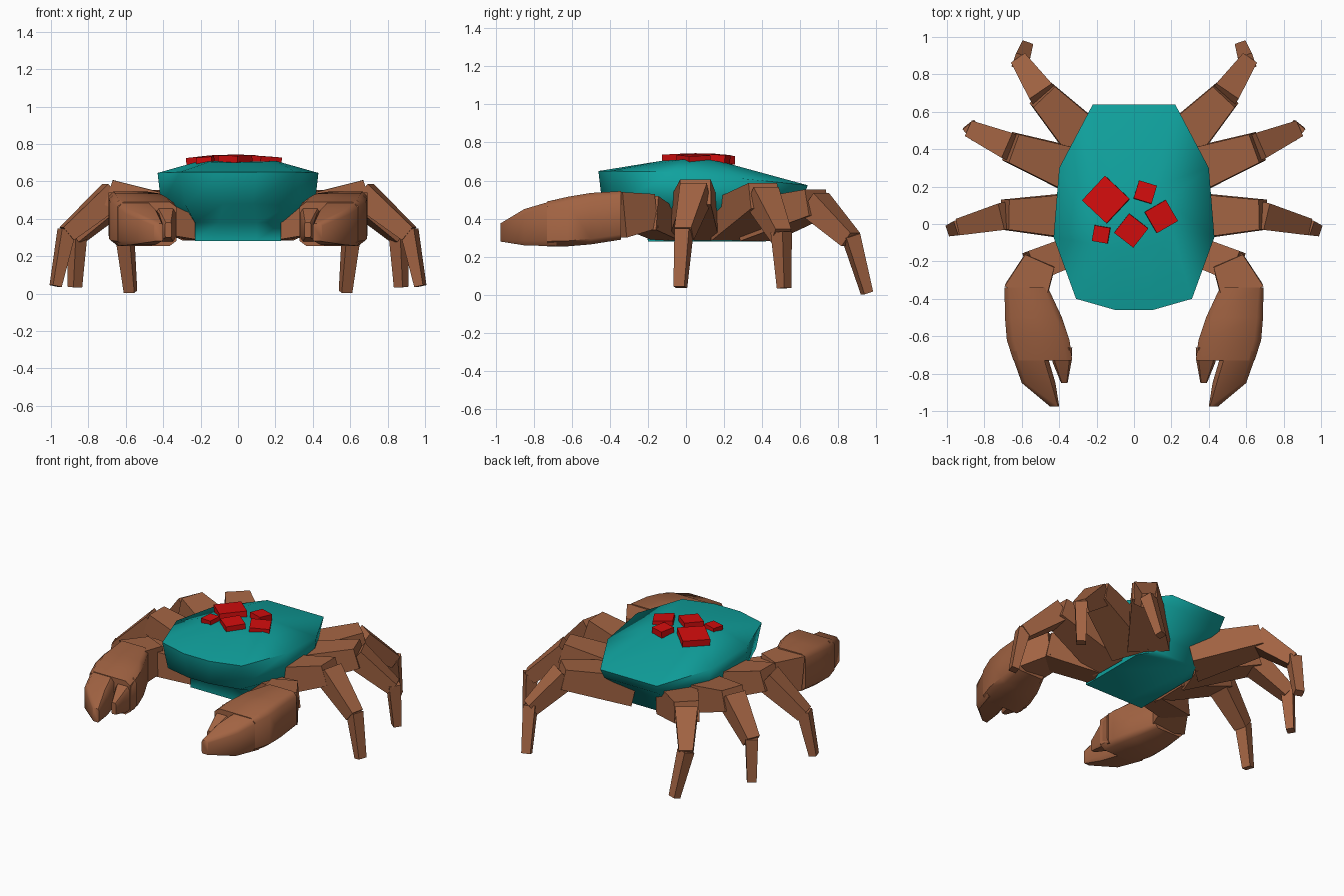
import bpy, bmesh, math
from mathutils import Vector, Matrix

if "Cube" in bpy.data.objects:
    bpy.data.objects.remove(bpy.data.objects["Cube"], do_unlink=True)


def material(name, rgb):
    m = bpy.data.materials.new(name)
    m.use_nodes = True
    m.diffuse_color = (*rgb, 1)
    bsdf = m.node_tree.nodes["Principled BSDF"]
    bsdf.inputs["Base Color"].default_value = (*rgb, 1)
    bsdf.inputs["Roughness"].default_value = 0.8
    return m


TEAL = material("teal shell", (0.005, 0.36, 0.34))
BROWN = material("brown limb", (0.36, 0.125, 0.055))
RED = material("red patch", (0.65, 0.004, 0.004))


def loft(name, rings, mat, smooth=0):
    """Skin a list of equal-sized point rings and cap both ends."""
    bm = bmesh.new()
    rows = [[bm.verts.new(p) for p in ring] for ring in rings]
    n = len(rows[0])
    for a, b in zip(rows, rows[1:]):
        for i in range(n):
            j = (i + 1) % n
            bm.faces.new((a[i], a[j], b[j], b[i]))
    bm.faces.new(rows[0])
    bm.faces.new(rows[-1])
    bmesh.ops.recalc_face_normals(bm, faces=bm.faces)
    mesh = bpy.data.meshes.new(name)
    bm.to_mesh(mesh)
    bm.free()
    mesh.materials.append(mat)
    ob = bpy.data.objects.new(name, mesh)
    bpy.context.collection.objects.link(ob)
    if smooth:
        bpy.ops.object.select_all(action='DESELECT')
        ob.select_set(True)
        bpy.context.view_layer.objects.active = ob
        bpy.ops.object.shade_smooth_by_angle(angle=math.radians(smooth))
    return ob


def mirrored(half):
    """Complete a half outline across x = 0."""
    return half + [(-x, y, z) for x, y, z in reversed(half)]


def segment(name, side, start, end, smooth=0):
    """Tapered box between two (x, y, z, width, height) stations."""
    a, b = (Vector((side * s[0], s[1], s[2])) for s in (start, end))
    d = (b - a).normalized()
    across = d.cross(Vector((0, 0, 1))).normalized()
    up = across.cross(d)
    rings = []
    for p, s in ((a, start), (b, end)):
        w, h = across * s[3] / 2, up * s[4] / 2
        rings.append([p - w - h, p + w - h, p + w + h, p - w + h])
    return loft(name, rings, BROWN, smooth)


def tube(name, side, stations, cut):
    """Chamfered rectangular loft along y: (y, x0, x1, z0, z1)."""
    rings = []
    for y, x0, x1, z0, z1 in stations:
        cx, cz, hx, hz = (x0 + x1) / 2, (z0 + z1) / 2, (x1 - x0) / 2, (z1 - z0) / 2
        k = 1 - cut
        shape = [(1, k), (k, 1), (-k, 1), (-1, k), (-1, -k), (-k, -1), (k, -1), (1, -k)]
        rings.append([(side * (cx + u * hx), y, cz + v * hz) for u, v in shape])
    return loft(name, rings, BROWN, 50)


# Shell: underside, lower rim, upper rim and low crown
loft("shell", [mirrored(r) for r in (
    [(.10, -.20, .28), (.23, -.20, .28), (.23, .05, .28), (.23, .30, .28), (.16, .42, .28)],
    [(.10, -.21, .38), (.23, -.20, .38), (.24, .05, .38), (.23, .30, .38), (.16, .44, .38)],
    [(.08, -.44, .48), (.28, -.38, .47), (.41, -.07, .47), (.38, .30, .46), (.21, .61, .51)],
    [(.10, -.46, .65), (.31, -.40, .65), (.43, -.07, .645), (.40, .30, .61), (.22, .64, .575)],
    [(.07, -.15, .70), (.15, -.12, .705), (.20, -.02, .71), (.17, .12, .71), (.10, .20, .695)],
)], TEAL, 80)

# Red patches lying on the crown: x, y, z, size, turn
for i, (x, y, z, size, turn) in enumerate((
        (-.15, .13, .712, .18, 47), (.06, .17, .715, .10, -17), (.145, .04, .712, .13, 30),
        (-.015, -.035, .718, .13, -38), (-.175, -.055, .71, .085, -10))):
    h = size / 2
    square = [(-h, -h), (h, -h), (h, h), (-h, h)]
    patch = loft(f"red_patch_{i + 1}", [[(u, v, w) for u, v in square] for w in (-.022, .022)], RED)
    tilt = Matrix.Rotation(x * .5, 4, 'Y') @ Matrix.Rotation(-(y - .05) * .5, 4, 'X')
    patch.matrix_world = Matrix.Translation((x, y, z)) @ tilt @ Matrix.Rotation(math.radians(turn), 4, 'Z')

# Leg joints: hip, knee, elbow, tip
LEGS = {
    "front_leg": ((.22, .04, .385), (.69, .05, .54), (.915, -.01, .32), (.975, -.03, .04)),
    "middle_leg": ((.22, .25, .385), (.66, .41, .52), (.86, .50, .31), (.872, .515, .035)),
    "back_leg": ((.18, .36, .385), (.49, .69, .485), (.605, .865, .29), (.575, .95, .01)),
}
HIP, KNEE, ELBOW, TIP = (.27, .21), (.16, .14), (.09, .09), (.06, .05)

for label, side in (("left", 1), ("right", -1)):
    for leg, (hip, knee, elbow, tip) in LEGS.items():
        name = f"{label}_{leg}"
        segment(name + "_thigh", side, hip + HIP, knee + KNEE)
        inset = tuple(Vector(knee).lerp(Vector(hip), .05))
        segment(name + "_shin", side, inset + (.145, .14), elbow + ELBOW)
        segment(name + "_foot", side, tuple(Vector(elbow) + Vector((0, 0, .02))) + (.08, .08), tip + TIP)

    # Claw arm, palm and two pincers
    segment(label + "_claw_upper_arm", side, (.22, -.10, .36, .15, .15), (.55, -.23, .43, .17, .18))
    segment(label + "_claw_forearm", side, (.50, -.19, .44, .17, .18), (.58, -.37, .42, .235, .24))
    tube(label + "_palm", side, [
        (-.34, .46, .692, .29, .545), (-.50, .385, .69, .265, .535),
        (-.62, .345, .68, .255, .515), (-.73, .33, .645, .255, .49)], .22)
    tube(label + "_outer_pincer", side, [
        (-.68, .47, .66, .255, .50), (-.85, .42, .60, .26, .45), (-.975, .40, .45, .28, .375)], .25)
    tube(label + "_inner_pincer", side, [
        (-.66, .33, .45, .27, .49), (-.74, .335, .435, .28, .45), (-.85, .355, .39, .30, .38)], .25)
